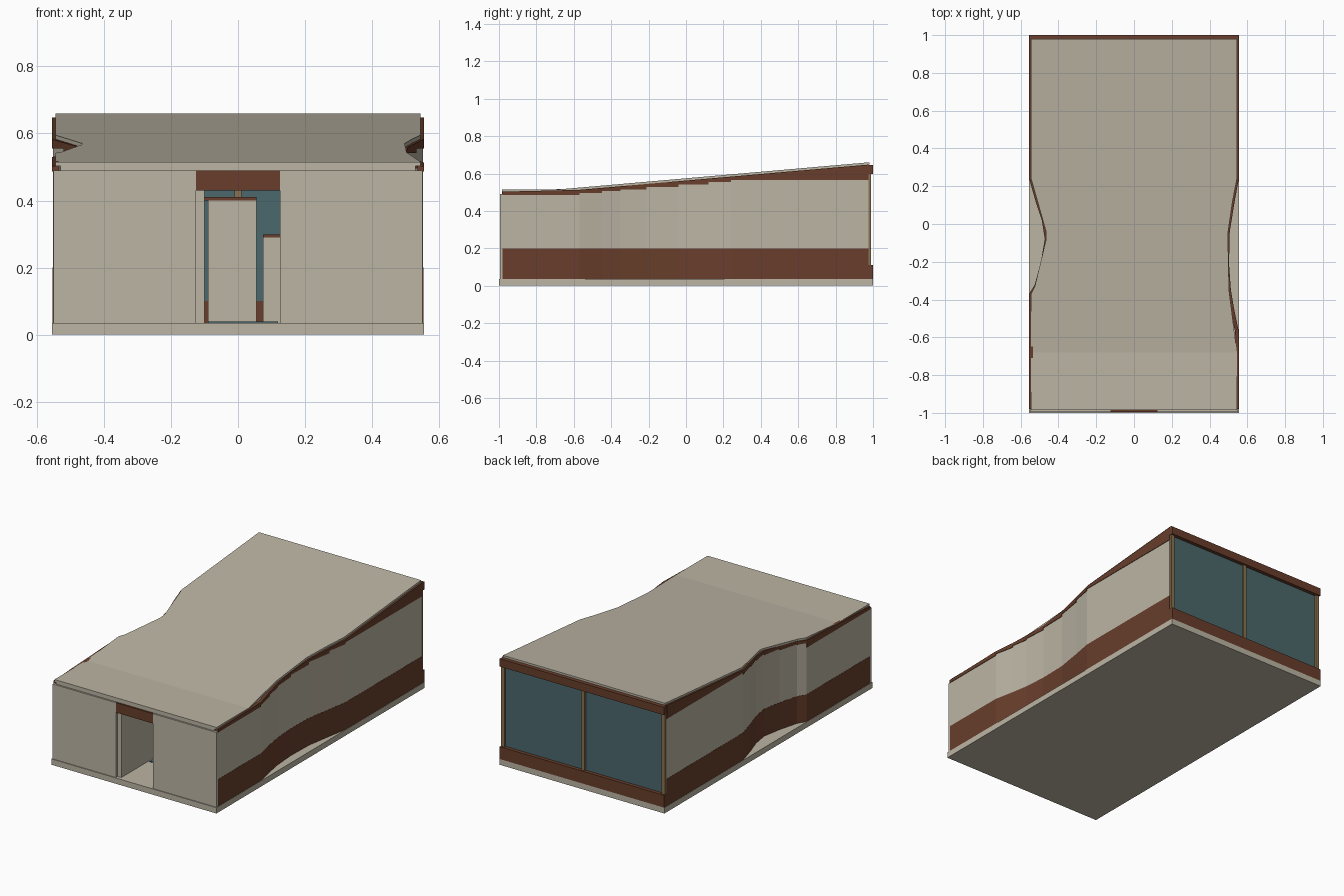
import bpy, bmesh

if "Cube" in bpy.data.objects:
    bpy.data.objects.remove(bpy.data.objects["Cube"])


def material(name, r, g, b):
    m = bpy.data.materials.new(name)
    m.use_nodes = True
    m.diffuse_color = (r, g, b, 1)
    bsdf = next(n for n in m.node_tree.nodes if n.type == 'BSDF_PRINCIPLED')
    bsdf.inputs["Base Color"].default_value = (r, g, b, 1)
    return m


plaster = material("warm_plaster", 0.50, 0.46, 0.37)
brown = material("dark_wood", 0.138, 0.048, 0.024)
teal = material("teal_glass", 0.07, 0.14, 0.15)
tan = material("tan_timber", 0.26, 0.17, 0.08)


def add_object(name, bm, mat):
    bmesh.ops.recalc_face_normals(bm, faces=bm.faces)
    mesh = bpy.data.meshes.new(name)
    bm.to_mesh(mesh)
    bm.free()
    mesh.materials.append(mat)
    ob = bpy.data.objects.new(name, mesh)
    bpy.context.collection.objects.link(ob)
    return ob


def box(name, x, y, z, mat):
    bm = bmesh.new()
    for v in bmesh.ops.create_cube(bm, size=1)["verts"]:
        v.co = [a + (b - a) * (c + 0.5) for (a, b), c in zip((x, y, z), v.co)]
    return add_object(name, bm, mat)


def sweep(bm, sections):
    """Join four-cornered cross-sections into a closed solid."""
    rings = [[bm.verts.new(p) for p in s] for s in sections]
    for a, b in zip(rings, rings[1:]):
        for i in range(4):
            j = (i + 1) % 4
            bm.faces.new((a[i], a[j], b[j], b[i]))
    bm.faces.new(rings[0])
    bm.faces.new(rings[-1][::-1])


def lerp_path(path, y):
    for (y0, x0), (y1, x1) in zip(path, path[1:]):
        if y <= y1:
            return x0 + (x1 - x0) * (y - y0) / (y1 - y0)
    return path[-1][1]


# Roof height profile along the length
ROOF_THICK = 0.012
BEND = -0.68


def roof_top(y):
    return 0.515 + max(0, y - BEND) * 0.0873


def underside(y):
    return roof_top(y) - ROOF_THICK


# Plan outlines of the side walls as (y, distance from centre)
wall_plan = {
    1: [(-0.98, 0.555), (-0.57, 0.555), (-0.45, 0.53), (-0.35, 0.513), (-0.21, 0.503),
        (-0.04, 0.507), (0.12, 0.533), (0.24, 0.555), (0.976, 0.555)],
    -1: [(-0.98, 0.555), (-0.37, 0.555), (-0.32, 0.525), (-0.2, 0.493), (-0.08, 0.472),
         (0.02, 0.488), (0.12, 0.521), (0.24, 0.555), (0.976, 0.555)],
}
roof_plan = {
    1: [(-0.985, 0.545), (BEND, 0.545), (-0.35, 0.503), (-0.05, 0.497), (0.12, 0.522),
        (0.24, 0.545), (0.98, 0.545)],
    -1: [(-0.985, 0.545), (-0.37, 0.545), (-0.33, 0.525), (-0.08, 0.465), (-0.04, 0.466),
         (0.11, 0.508), (0.24, 0.545), (0.98, 0.545)],
}


def wall(name, side, inset, low, high, mat):
    """Wall band; low and high give heights from (y, segment start)."""
    bm = bmesh.new()
    plan = wall_plan[side]
    for (y0, x0), (y1, x1) in zip(plan, plan[1:]):
        sections = []
        for y, x in ((y0, x0), (y1, x1)):
            outer, inner = side * (x - inset), side * (x - 0.02)
            lo, hi = low(y, y0), high(y, y0)
            sections.append([(outer, y, lo), (outer, y, hi), (inner, y, hi), (inner, y, lo)])
        sweep(bm, sections)
    return add_object(name, bm, mat)


def step(y, start):
    return min(underside(start) - 0.017, 0.566)


for side, label in ((1, "left"), (-1, "right")):
    wall(label + "_wall_base_band", side, 0.002, lambda y, s: 0.035, lambda y, s: 0.2, brown)
    wall(label + "_wall_panel", side, 0.003, lambda y, s: 0.2, step, plaster)
    wall(label + "_wall_eaves", side, 0, step, lambda y, s: underside(y), brown)

# Roof slab following the side outlines
stations = sorted({y for p in roof_plan.values() for y, _ in p})
bm = bmesh.new()
sweep(bm, [[(-lerp_path(roof_plan[-1], y), y, underside(y)),
            (-lerp_path(roof_plan[-1], y), y, roof_top(y)),
            (lerp_path(roof_plan[1], y), y, roof_top(y)),
            (lerp_path(roof_plan[1], y), y, underside(y))] for y in stations])
add_object("roof", bm, plaster)

# Floor slab
box("floor_slab", (-0.555, 0.555), (-1, 1), (0, 0.035), plaster)

# Front wall with doorway
for s, label in ((1, "left"), (-1, "right")):
    box("front_wall_" + label, sorted((s * 0.125, s * 0.551)), (-0.995, -0.978),
        (0.035, 0.49), plaster)
box("door_lintel", (-0.125, 0.125), (-0.995, -0.978), (0.43, 0.49), brown)
box("front_fascia", (-0.53, 0.53), (-0.985, -0.975), (0.49, 0.505), plaster)

# Glazed back wall
box("back_glass", (-0.54, 0.54), (0.972, 0.978), (0.1, 0.61), teal)
box("back_sill", (-0.553, 0.553), (0.974, 1), (0.035, 0.11), brown)
box("back_header", (-0.553, 0.553), (0.974, 1), (0.597, 0.645), brown)
for x, label in ((-0.54, "right"), (0, "middle"), (0.54, "left")):
    box("back_post_" + label, (x - 0.011, x + 0.011), (0.965, 0.99), (0.11, 0.6), tan)

# Interior partitions seen through the doorway
box("hall_wall", (-0.125, -0.1), (-0.978, -0.3), (0.035, 0.43), plaster)
box("tall_partition", (-0.09, 0.055), (-0.55, -0.5), (0.035, 0.4), plaster)
box("tall_partition_cap", (-0.1, 0.055), (-0.55, -0.5), (0.4, 0.41), brown)
box("low_partition", (0.075, 0.3), (-0.45, -0.4), (0.035, 0.29), plaster)
box("low_partition_cap", (0.075, 0.3), (-0.45, -0.4), (0.29, 0.298), brown)
box("floor_mat", (-0.09, 0.12), (-0.72, -0.6), (0.035, 0.039), teal)
